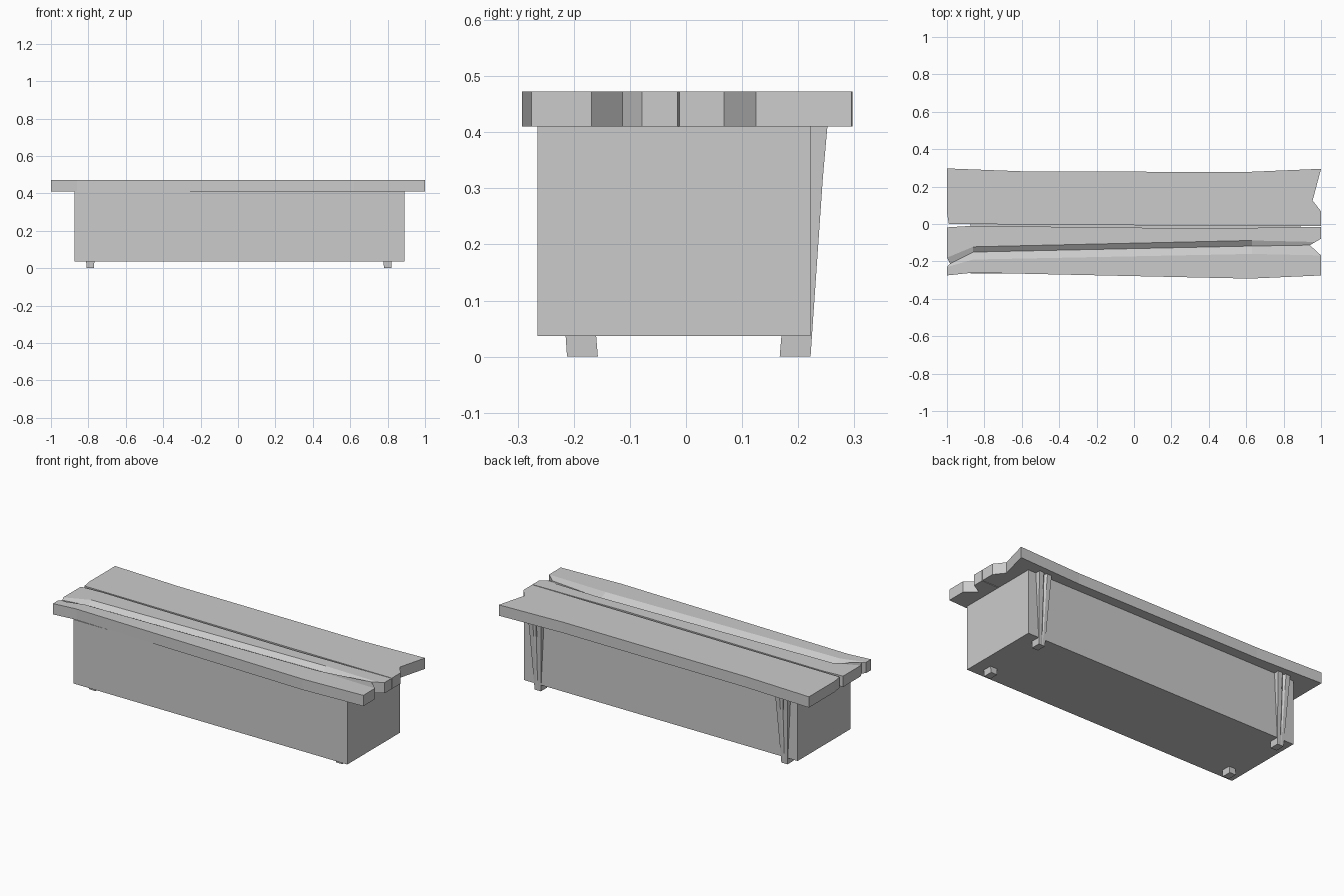
import bpy, bmesh

if "Cube" in bpy.data.objects:
    bpy.data.objects.remove(bpy.data.objects["Cube"])

TOP, UNDER, FLOOR = 0.473, 0.41, 0.037


def finish(bm, name):
    bmesh.ops.recalc_face_normals(bm, faces=bm.faces)
    mesh = bpy.data.meshes.new(name)
    bm.to_mesh(mesh)
    bm.free()
    obj = bpy.data.objects.new(name, mesh)
    bpy.context.collection.objects.link(obj)
    return obj


def plank(name, rows, groove=()):
    """Solid board from rows of (x, y) points; groove = {(row, column): depth}."""
    bm = bmesh.new()
    groove = dict(groove)
    up = [[bm.verts.new((x, y, TOP - groove.get((i, j), 0))) for j, (x, y) in enumerate(r)]
          for i, r in enumerate(rows)]
    low = [[bm.verts.new((x, y, UNDER)) for x, y in r] for r in rows]
    n, m = len(rows), len(rows[0])
    for g in (up, low):
        for i in range(n - 1):
            for j in range(m - 1):
                bm.faces.new((g[i][j], g[i + 1][j], g[i + 1][j + 1], g[i][j + 1]))
    # side walls around the outline
    ring = [(i, 0) for i in range(n)] + [(n - 1, j) for j in range(1, m)]
    ring += [(i, m - 1) for i in range(n - 2, -1, -1)] + [(0, j) for j in range(m - 2, 0, -1)]
    for (a, b), (c, d) in zip(ring, ring[1:] + ring[:1]):
        bm.faces.new((up[a][b], up[c][d], low[c][d], low[a][b]))
    return finish(bm, name)


def leg(name, x, side, foot_out):
    """Tapered leg with a V split running down its outer face."""
    bm = bmesh.new()
    rings = []
    # z, half width, outer y, inner y, split depth
    for z, w, out, inn, cut in ((0, .02, foot_out, foot_out - .055, 0),
                                (.06, .023, foot_out + .004, foot_out - .05, .002),
                                (.32, .036, foot_out + .022, foot_out - .04, .008),
                                (UNDER, .04, foot_out + .03, foot_out - .03, .016)):
        section = ((-w, inn), (-w, out), (-w * .3, out), (0, out - cut), (w * .3, out), (w, out), (w, inn))
        rings.append([bm.verts.new((x + a, side * b, z)) for a, b in section])
    for r, s in zip(rings, rings[1:]):
        for k in range(len(r)):
            q = (k + 1) % len(r)
            bm.faces.new((r[k], r[q], s[q], s[k]))
    bm.faces.new(rings[0])
    bm.faces.new(rings[-1])
    return finish(bm, name)


# Storage body
bpy.ops.mesh.primitive_cube_add(size=1, location=(0.0075, -0.0215, (FLOOR + UNDER) / 2))
body = bpy.context.object
body.name = "body"
body.scale = (1.765, 0.487, UNDER - FLOOR)

# Front board with a worn crack and split ends
plank("front_plank", [
    [(-1, -.275), (-1, -.23), (-.983, -.212), (-1, -.18), (-1, -.06), (-1, -.018)],
    [(-.86, -.26), (-.86, -.19), (-.86, -.150), (-.86, -.122), (-.86, -.06), (-.87, -.010)],
    [(.62, -.292), (.63, -.16), (.63, -.118), (.63, -.088), (.6, -.06), (.4, -.024)],
    [(1, -.275), (1, -.168), (.94, -.113), (.97, -.096), (1, -.078), (1, -.015)],
], {(1, 2): .022, (2, 2): .022})

# Back board with a notched end
plank("back_plank", [
    [(-.99, 0), (-1, .06), (-1, .13), (-1, .297)],
    [(-.6, -.002), (-.6, .06), (-.6, .13), (-.58, .281)],
    [(.3, -.009), (.6, .06), (.6, .13), (.6, .278)],
    [(1, -.012), (1, .068), (.955, .125), (1, .295)],
])

# Four legs
for x, lr in ((-.79, "left"), (.8, "right")):
    leg("front_leg_" + lr, x, -1, .212)
    leg("back_leg_" + lr, x, 1, .222)
